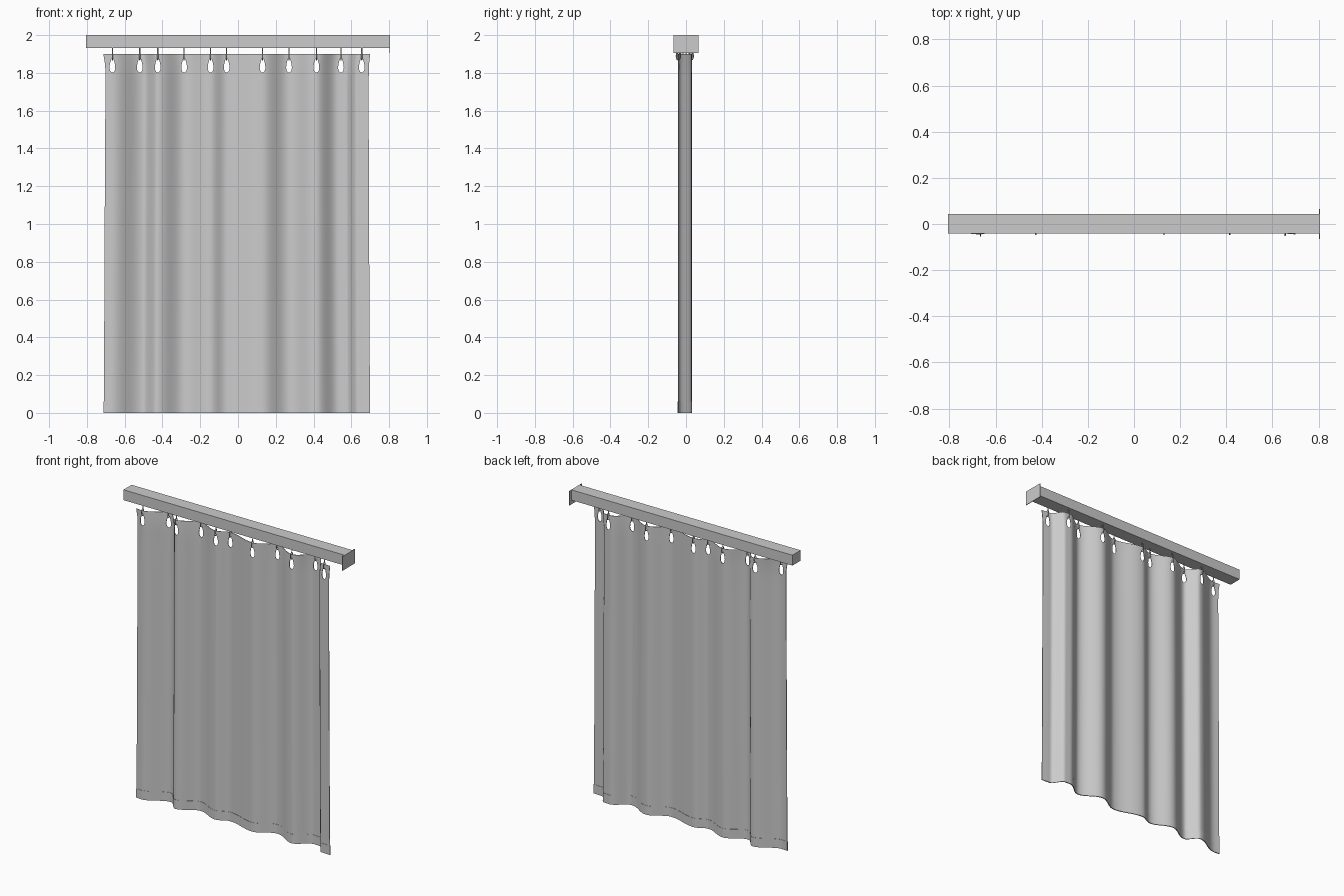
import bpy, bmesh, math

if "Cube" in bpy.data.objects:
    bpy.data.objects.remove(bpy.data.objects["Cube"])

HOOKS = [-.665, -.52, -.425, -.285, -.145, -.06, .13, .27, .415, .545, .655]
WAVE = [(-.72, -.038), (-.665, -.042), (-.50, .027), (-.425, -.036), (-.285, .026),
        (-.145, -.024), (-.06, .008), (.13, -.036), (.27, .026), (.415, -.036),
        (.53, .030), (.572, .028), (.632, -.038), (.72, -.043)]


def wave(x):
    for (x0, y0), (x1, y1) in zip(WAVE, WAVE[1:]):
        if x <= x1:
            t = (x - x0) / (x1 - x0)
            return y0 + (y1 - y0) * (1 - math.cos(math.pi * t)) / 2
    return WAVE[-1][1]


def mesh_object(name, bm):
    bmesh.ops.recalc_face_normals(bm, faces=bm.faces)
    me = bpy.data.meshes.new(name)
    bm.to_mesh(me)
    bm.free()
    ob = bpy.data.objects.new(name, me)
    bpy.context.collection.objects.link(ob)
    return ob


def box(name, lo, hi):
    bm = bmesh.new()
    bmesh.ops.create_cube(bm, size=1)
    for v in bm.verts:
        v.co = [l + (h - l) * (c + .5) for l, h, c in zip(lo, hi, v.co)]
    return mesh_object(name, bm)


def sheet(name, rows, thickness, cols=140):
    """Closed wavy cloth; rows are (z, left x, right x)."""
    bm = bmesh.new()
    sides = []
    for s in (-.5, .5):
        sides.append([])
        for z, xl, xr in rows:
            line = []
            for i in range(cols + 1):
                u = -.705 + 1.4 * i / cols
                x = xl + (xr - xl) * i / cols
                line.append(bm.verts.new((x, wave(u) + s * thickness, z)))
            sides[-1].append(line)
    n = len(rows)
    for g in sides:
        for a, b in zip(g, g[1:]):
            for i in range(cols):
                bm.faces.new((a[i], a[i + 1], b[i + 1], b[i]))
    f, k = sides
    for r in (0, n - 1):
        for i in range(cols):
            bm.faces.new((f[r][i], f[r][i + 1], k[r][i + 1], k[r][i]))
    for c in (0, cols):
        for r in range(n - 1):
            bm.faces.new((f[r][c], f[r + 1][c], k[r + 1][c], k[r][c]))
    return mesh_object(name, bm)


def smooth(ob):
    bpy.ops.object.select_all(action='DESELECT')
    ob.select_set(True)
    bpy.context.view_layer.objects.active = ob
    bpy.ops.object.shade_smooth_by_angle(angle=math.radians(35))


# Rail and its wall plate
box("rail", (-.805, -.042, 1.932), (.803, .043, 2.0))
box("wall_plate", (.802, -.066, 1.906), (.806, .066, 2.0))

# Cloth and bottom hem
curtain = sheet("curtain", [(0, -.711, .699), (.5, -.708, .696), (1, -.706, .694), (1.5, -.703, .692),
                            (1.77, -.702, .692), (1.84, -.703, .693), (1.9, -.713, .70)], .003)
hem = sheet("hem", [(0, -.712, .70), (.06, -.7115, .6995)], .006)

# Teardrop eyelets cut through the cloth
bm = bmesh.new()
for hx in HOOKS:
    loops = []
    for y in (-.1, .1):
        loop = []
        for i in range(20):
            a = 2 * math.pi * i / 20
            w = .014 * (1 - .4 * math.cos(a))
            loop.append(bm.verts.new((hx + w * math.sin(a), y, 1.841 + .039 * math.cos(a))))
        loops.append(loop)
    a, b = loops
    bm.faces.new(a)
    bm.faces.new(b)
    for i in range(20):
        j = (i + 1) % 20
        bm.faces.new((a[i], a[j], b[j], b[i]))
cutter = mesh_object("eyelet_cutter", bm)
cutter.hide_render = True
mod = curtain.modifiers.new("eyelets", 'BOOLEAN')
mod.operation = 'DIFFERENCE'
mod.solver = 'EXACT'
mod.object = cutter
bpy.context.view_layer.objects.active = curtain
bpy.ops.object.modifier_apply(modifier=mod.name)
bpy.data.objects.remove(cutter)
smooth(curtain)
smooth(hem)

# Wire hooks: stem from the rail, loop around the top of each eyelet
for n, hx in enumerate(HOOKS, 1):
    y = wave(hx)
    cu = bpy.data.curves.new("hook", 'CURVE')
    cu.dimensions = '3D'
    cu.bevel_depth = .003
    cu.bevel_resolution = 1
    cu.use_fill_caps = True
    pts = [(y * .85, 1.935), (y * .95, 1.914)]
    for i in range(13):
        a = 2 * math.pi * i / 12
        pts.append((y + .010 * math.sin(a), 1.890 + .022 * math.cos(a)))
    sp = cu.splines.new('POLY')
    sp.points.add(len(pts) - 1)
    for p, (py, pz) in zip(sp.points, pts):
        p.co = (hx, py, pz, 1)
    bpy.context.collection.objects.link(bpy.data.objects.new(f"hook_{n}", cu))
